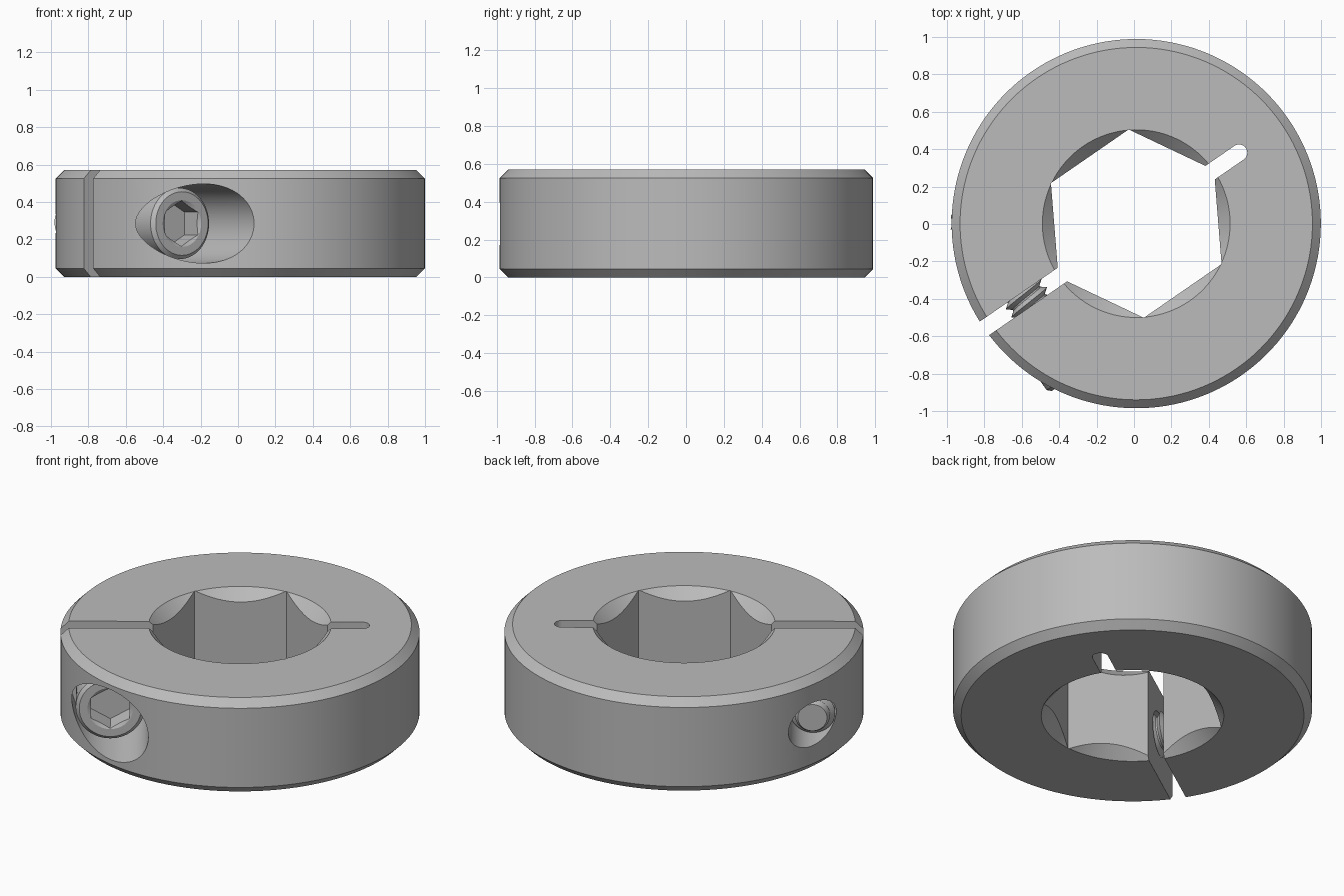
import bpy, bmesh, math
from mathutils import Matrix, Vector

if "Cube" in bpy.data.objects:
    bpy.data.objects.remove(bpy.data.objects["Cube"])

steel = bpy.data.materials.new("steel grey")
steel.use_nodes = True
steel.diffuse_color = (0.5, 0.5, 0.5, 1)
steel.node_tree.nodes["Principled BSDF"].inputs["Base Color"].default_value = (0.5, 0.5, 0.5, 1)

HEIGHT, RADIUS, CHAMFER = 0.57, 0.987, 0.045
SLOT_WIDTH = 0.088
SLOT_ANGLE = math.radians(34.6)

# Ring frame: local x runs along the slots
ring_frame = Matrix.Translation((0.012, 0.002, 0)) @ Matrix.Rotation(SLOT_ANGLE, 4, 'Z')
# Screw frame: local z runs from the tip to the head, local y is up
screw_frame = ring_frame @ Matrix.Translation((-0.71, 0, HEIGHT / 2)) @ Matrix.Rotation(math.pi / 2, 4, 'X')


def finish(name, bm, frame):
    bmesh.ops.recalc_face_normals(bm, faces=bm.faces)
    mesh = bpy.data.meshes.new(name)
    bm.to_mesh(mesh)
    bm.free()
    mesh.transform(frame)
    mesh.materials.append(steel)
    obj = bpy.data.objects.new(name, mesh)
    bpy.context.collection.objects.link(obj)
    return obj


def lathe(name, profile, frame, sides=96, phase=0.0):
    """Closed solid turned about local z from (radius, z) points."""
    bm = bmesh.new()
    rings = []
    for r, z in profile:
        angles = [phase + math.tau * i / sides for i in range(sides)]
        rings.append([bm.verts.new((r * math.cos(a), r * math.sin(a), z)) for a in angles])
    for low, high in zip(rings, rings[1:]):
        for i in range(sides):
            j = (i + 1) % sides
            bm.faces.new((low[i], low[j], high[j], high[i]))
    bm.faces.new(rings[0][::-1])
    bm.faces.new(rings[-1])
    return finish(name, bm, frame)


def box(name, x0, x1, width):
    bm = bmesh.new()
    size = Matrix.Diagonal((x1 - x0, width, 2, 1))
    bmesh.ops.create_cube(bm, size=1, matrix=Matrix.Translation(((x0 + x1) / 2, 0, 0.25)) @ size)
    return finish(name, bm, ring_frame)


def cut(obj, cutters):
    bpy.context.view_layer.objects.active = obj
    for cutter in cutters:
        mod = obj.modifiers.new("cut", 'BOOLEAN')
        mod.operation, mod.solver, mod.object = 'DIFFERENCE', 'EXACT', cutter
        bpy.ops.object.modifier_apply(modifier=mod.name)
        bpy.data.objects.remove(cutter)


def smooth(obj):
    bpy.ops.object.select_all(action='DESELECT')
    obj.select_set(True)
    bpy.context.view_layer.objects.active = obj
    bpy.ops.object.shade_smooth_by_angle(angle=math.radians(25))


# Collar body with bevelled rims
collar = lathe("clamp_collar", [(RADIUS - CHAMFER, 0), (RADIUS, CHAMFER),
                                (RADIUS, HEIGHT - CHAMFER), (RADIUS - CHAMFER, HEIGHT)],
               ring_frame, 144)
BORE = 0.505
cut(collar, [
    # Hexagonal bore with a countersink at each end
    lathe("hex_bore", [(BORE, -0.2), (BORE, 0.8)], ring_frame, 6),
    lathe("top_countersink", [(0.402, HEIGHT - 0.1), (0.602, HEIGHT + 0.1)], ring_frame),
    lathe("bottom_countersink", [(0.602, -0.1), (0.402, 0.1)], ring_frame),
    # Open clamping gap, and the round-ended relief slot opposite
    box("clamp_gap", -1.2, -0.2, SLOT_WIDTH),
    box("relief_slot", 0.2, 0.668, SLOT_WIDTH),
    lathe("relief_end", [(SLOT_WIDTH / 2, -0.2), (SLOT_WIDTH / 2, 0.8)],
          ring_frame @ Matrix.Translation((0.668, 0, 0)), 32),
    # Screw hole and counterbore
    lathe("screw_hole", [(0.13, -1), (0.13, 0.5)], screw_frame, 48),
    lathe("counterbore", [(0.212, 0.21), (0.212, 1.2)], screw_frame, 64),
])
smooth(collar)

# Screw head with hexagonal socket
FACE = 0.48
head = lathe("screw_head", [(0.19, 0.212), (0.19, FACE - 0.02), (0.17, FACE)], screw_frame, 64)
cut(head, [
    lathe("socket", [(0.122, FACE - 0.13), (0.122, FACE + 0.1)], screw_frame, 6, math.pi / 2),
    lathe("socket_countersink", [(0.1, FACE - 0.013), (0.15, FACE + 0.013)], screw_frame, 48),
])
smooth(head)

# Screw core with a tapered tip
core = lathe("screw_core", [(0.08, -0.6), (0.096, -0.57), (0.096, 0.22)], screw_frame, 48)
smooth(core)

# Helical thread: alternating root and crest lines
PITCH, STEPS, START = 0.052, 40, -0.59
bm = bmesh.new()
lines = []
for k in range(30):
    r = 0.125 if k % 2 else 0.09
    line = []
    for i in range(STEPS + 1):
        a = math.tau * i / STEPS
        z = START + PITCH * (k / 2 + i / STEPS)
        line.append(bm.verts.new((r * math.cos(a), r * math.sin(a), z)))
    lines.append(line)
for low, high in zip(lines, lines[1:]):
    for i in range(STEPS):
        bm.faces.new((low[i], low[i + 1], high[i + 1], high[i]))
bmesh.ops.remove_doubles(bm, verts=bm.verts, dist=0.0001)
thread = finish("screw_thread", bm, screw_frame)
smooth(thread)
